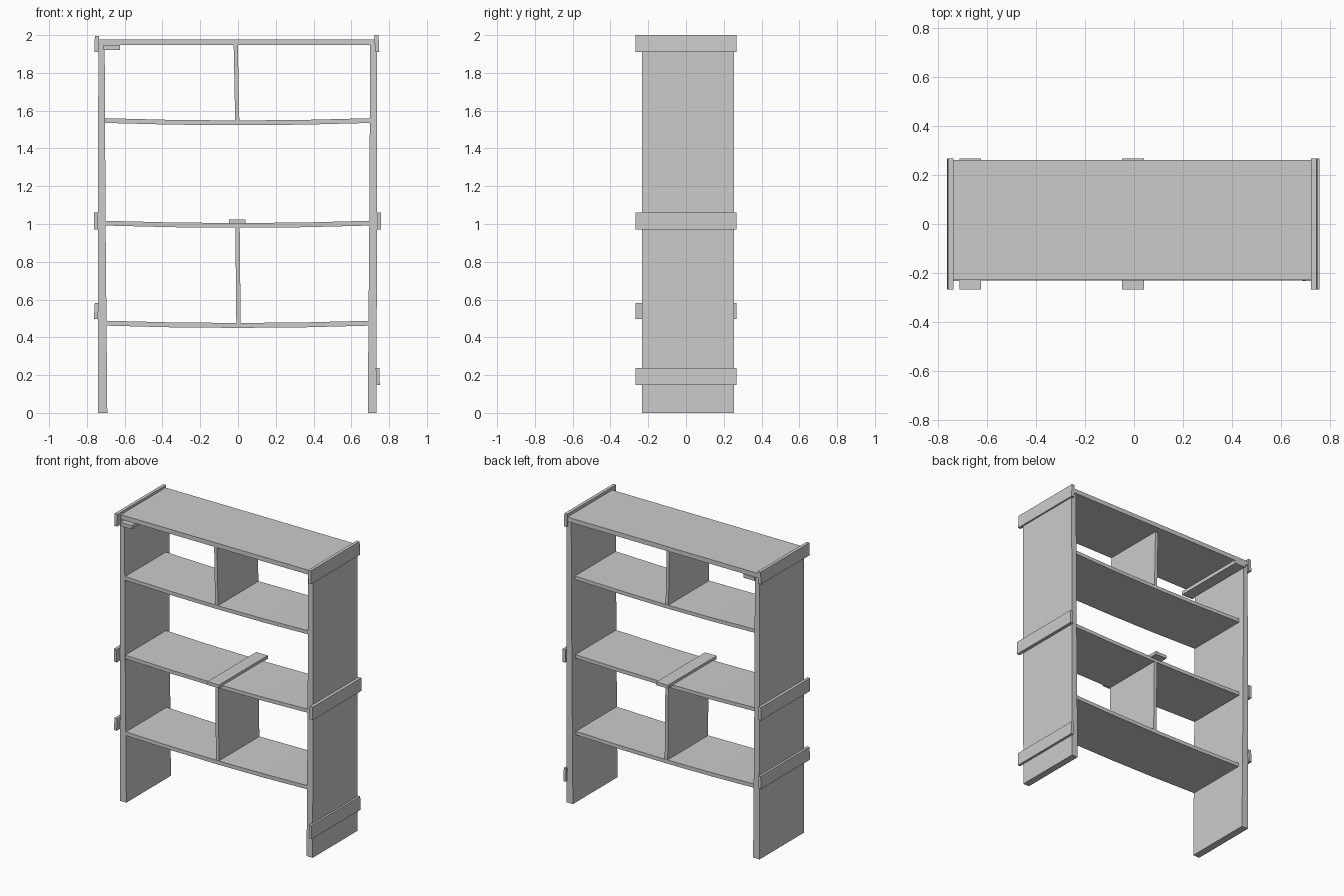
import bpy, bmesh

if "Cube" in bpy.data.objects:
    bpy.data.objects.remove(bpy.data.objects["Cube"])


def extrude(name, profile, y0, y1):
    """Board made from an x-z outline, running from y0 to y1."""
    bm = bmesh.new()
    face = bm.faces.new([bm.verts.new((x, y0, z)) for x, z in profile])
    res = bmesh.ops.extrude_face_region(bm, geom=[face])
    verts = [g for g in res["geom"] if isinstance(g, bmesh.types.BMVert)]
    bmesh.ops.translate(bm, verts=verts, vec=(0, y1 - y0, 0))
    bmesh.ops.recalc_face_normals(bm, faces=bm.faces)
    mesh = bpy.data.meshes.new(name)
    bm.to_mesh(mesh)
    bm.free()
    obj = bpy.data.objects.new(name, mesh)
    bpy.context.collection.objects.link(obj)
    return obj


def slab(name, x0, x1, z0, z1, y0, y1, lean=0.0):
    """Straight board; lean shifts its top edge along x."""
    return extrude(name, [(x0, z0), (x1, z0), (x1 + lean, z1), (x0 + lean, z1)], y0, y1)


def sagging_shelf(name, z_top, thick, sag=0.012):
    """Shelf that dips towards its middle."""
    ts = [-1, -0.5, 0, 0.5, 1]
    top = [(0.702 * t, z_top - sag * (1 - t * t)) for t in ts]
    low = [(x, z - thick) for x, z in reversed(top)]
    extrude(name, top + low, -0.23, 0.215)


# Uprights, slightly tapered towards the top
extrude("left_upright", [(-0.742, 0), (-0.692, 0), (-0.701, 1.0), (-0.706, 1.947),
                         (-0.739, 1.947), (-0.742, 1.0)], -0.232, 0.255)
extrude("right_upright", [(0.687, 0), (0.734, 0), (0.735, 1.0), (0.737, 1.947),
                          (0.70, 1.947), (0.695, 1.0)], -0.232, 0.255)

# Top board
slab("top_board", -0.738, 0.735, 1.947, 1.978, -0.228, 0.262)

# Shelves
for name, z, thick in (("upper_shelf", 1.56, 0.025), ("middle_shelf", 1.017, 0.025),
                       ("lower_shelf", 0.488, 0.026)):
    sagging_shelf(name, z, thick)

# Dividers
slab("upper_divider", -0.015, 0.007, 1.545, 1.948, -0.228, 0.213, -0.008)
slab("lower_divider", -0.009, 0.014, 0.472, 0.985, -0.228, 0.213, -0.005)

# Battens on the outside of the uprights and on the boards
for name, x0, x1, z0, z1, lean in (
        ("left_top_batten", -0.760, -0.738, 1.91, 1.995, 0.002),
        ("right_top_batten", 0.726, 0.748, 1.91, 2.0, -0.004),
        ("left_middle_batten", -0.762, -0.741, 0.97, 1.06, 0.0),
        ("right_middle_batten", 0.735, 0.757, 0.97, 1.06, 0.0),
        ("left_lower_batten", -0.763, -0.742, 0.497, 0.582, 0.005),
        ("right_lower_batten", 0.732, 0.751, 0.147, 0.238, -0.003),
        ("top_corner_batten", -0.712, -0.625, 1.922, 1.947, 0.0),
        ("middle_shelf_batten", -0.048, 0.041, 1.0, 1.023, 0.0)):
    slab(name, x0, x1, z0, z1, -0.267, 0.267, lean)
